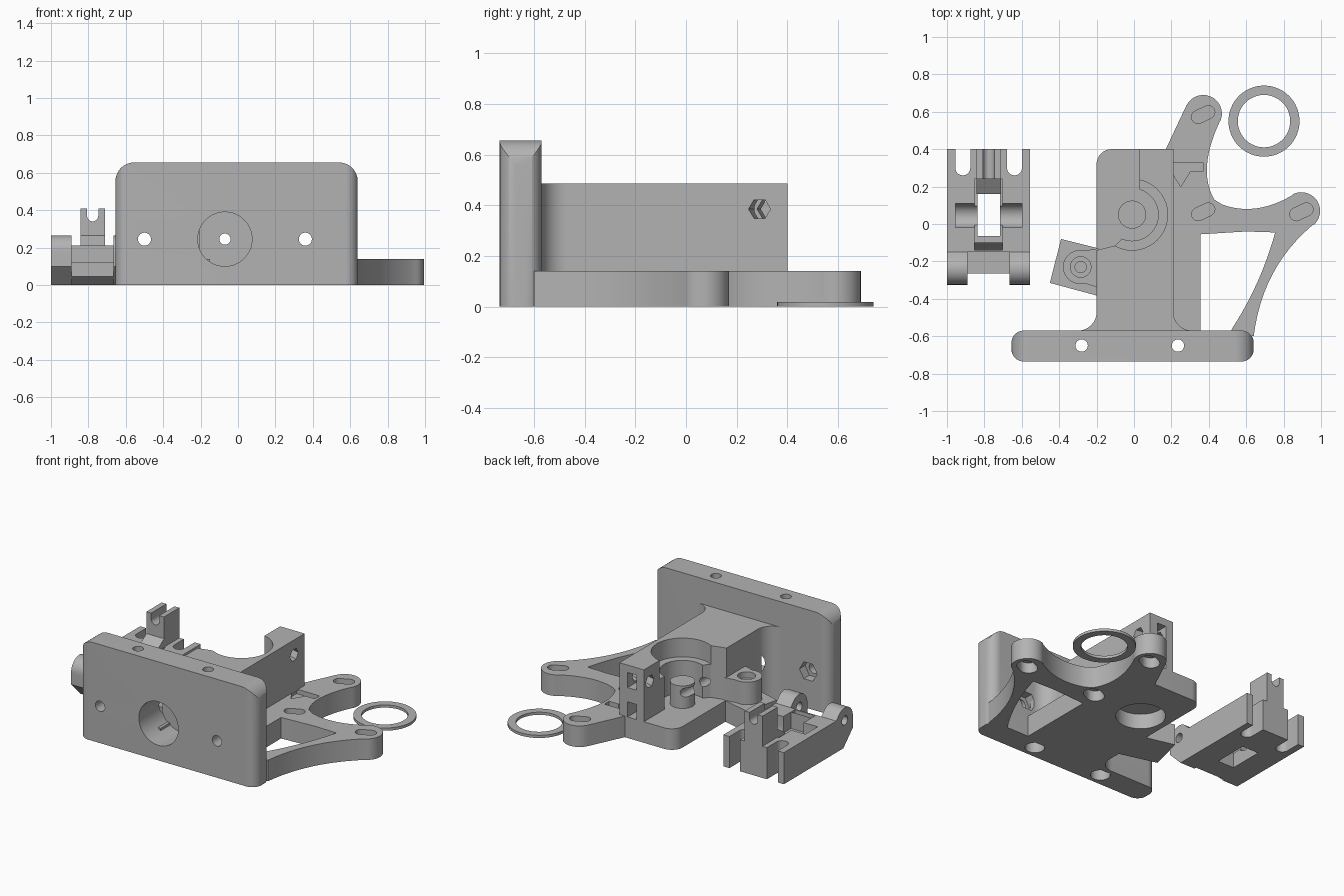
import bpy, bmesh
from math import radians, cos, sin

old = bpy.data.objects.get("Cube")
if old:
    bpy.data.objects.remove(old, do_unlink=True)

GREY = (0.45, 0.45, 0.45, 1)
grey = bpy.data.materials.new("plain grey")
grey.use_nodes = True
grey.diffuse_color = GREY
for node in grey.node_tree.nodes:
    if node.type == 'BSDF_PRINCIPLED':
        node.inputs["Base Color"].default_value = GREY


# ---- helpers
def arc(cx, cy, r, a0, a1, n=14):
    steps = [radians(a0 + (a1 - a0) * i / n) for i in range(n + 1)]
    return [(cx + r * cos(a), cy + r * sin(a)) for a in steps]


def bend(p, mid, q, n=12):
    """Smooth curve from p to q that passes through mid."""
    c = [2 * m - (a + b) / 2 for m, a, b in zip(mid, p, q)]
    ts = [i / n for i in range(n + 1)]
    return [tuple((1 - t) ** 2 * a + 2 * t * (1 - t) * k + t * t * b
                  for a, k, b in zip(p, c, q)) for t in ts]


def rect(x0, x1, y0, y1):
    return [(x0, y0), (x1, y0), (x1, y1), (x0, y1)]


def circle(cx, cy, r, n=40):
    return arc(cx, cy, r, 0, 360 - 360 / n, n - 1)


def slot(cx, cy, half, r, angle):
    a = radians(angle)
    dx, dy = half * cos(a), half * sin(a)
    return (arc(cx + dx, cy + dy, r, angle - 90, angle + 90)
            + arc(cx - dx, cy - dy, r, angle + 90, angle + 270))


def prism(name, pts, lo, hi, axis='Z'):
    """Extrude an outline: Z uses (x, y), Y uses (x, z), X uses (y, z)."""
    place = {'Z': lambda u, v, h: (u, v, h),
             'Y': lambda u, v, h: (u, h, v),
             'X': lambda u, v, h: (h, u, v)}[axis]
    bm = bmesh.new()
    bottom = [bm.verts.new(place(u, v, lo)) for u, v in pts]
    top = [bm.verts.new(place(u, v, hi)) for u, v in pts]
    bm.faces.new(bottom)
    bm.faces.new(top)
    n = len(pts)
    for i in range(n):
        j = (i + 1) % n
        bm.faces.new((bottom[i], bottom[j], top[j], top[i]))
    bmesh.ops.remove_doubles(bm, verts=bm.verts, dist=0.0001)
    bmesh.ops.recalc_face_normals(bm, faces=bm.faces)
    mesh = bpy.data.meshes.new(name)
    bm.to_mesh(mesh)
    bm.free()
    mesh.materials.append(grey)
    ob = bpy.data.objects.new(name, mesh)
    bpy.context.collection.objects.link(ob)
    return ob


def combine(ob, others, op='DIFFERENCE'):
    bpy.context.view_layer.objects.active = ob
    for other in others:
        m = ob.modifiers.new("combine", 'BOOLEAN')
        m.operation, m.object, m.solver = op, other, 'EXACT'
        bpy.ops.object.modifier_apply(modifier=m.name)


def cut(name, *shape):
    c = prism(name + "_cutter", *shape)
    c.hide_render = True
    cutters.append(c)
    return c


cutters = []

# ---- mounting plate: rounded in plan and at the upper corners
r = 0.065
plan = (arc(0.64 - r, -0.57 - r, r, 0, 90) + arc(-0.655 + r, -0.57 - r, r, 90, 180)
        + arc(-0.655 + r, -0.735 + r, r, 180, 270) + arc(0.64 - r, -0.735 + r, r, 270, 360))
plate = prism("mounting_plate", plan, 0, 0.655)
face = [(-0.7, -0.1), (0.64, -0.1)] + arc(0.54, 0.555, 0.1, 0, 90) + arc(-0.555, 0.555, 0.1, 90, 180)
face[0] = (-0.655, -0.1)
combine(plate, [cut("plate_face", face, -0.8, -0.5, 'Y')], 'INTERSECT')

# ---- base with the three-eared motor bracket
outline = ([(-0.2, -0.6), (0.62, -0.6)] + bend((0.64, -0.6), (0.74, -0.27), (0.95, -0.01))
           + arc(0.895, 0.07, 0.1, -45, 115)
           + bend((0.84, 0.15), (0.65, 0.083), (0.47, 0.105))
           + bend((0.43, 0.13), (0.39, 0.31), (0.455, 0.54))
           + arc(0.37, 0.59, 0.1, -20, 155)
           + [(0.17, 0.4)] + arc(-0.12, 0.32, 0.08, 90, 180))
base = prism("motor_bracket_base", outline, 0, 0.14)

# ---- tall body, flared where it meets the plate
profile = (arc(0.31, -0.47, 0.1, 270, 180) + [(0.21, 0.4)]
           + arc(-0.12, 0.32, 0.08, 90, 180) + arc(-0.3, -0.47, 0.1, 0, -90)
           + [(-0.3, -0.6), (0.31, -0.6)])
body = prism("drive_housing", profile, 0.135, 0.485)
flare = prism("housing_foot", arc(-0.3, -0.47, 0.1, 0, -90) + [(-0.3, -0.6), (-0.15, -0.6), (-0.15, -0.47)], 0, 0.14)

# ---- drive gear chamber and the open side
combine(body, [
    cut("chamber_top", circle(-0.01, 0.05, 0.19), 0.36, 0.6),
    cut("chamber", circle(-0.01, 0.05, 0.14), 0.14, 0.6),
    cut("open_side", rect(-0.4, 0.03, 0.05, 0.6), 0.14, 0.6),
    cut("idler_gap", [(-0.4, -0.15), (-0.2, -0.14), (-0.1, -0.115), (-0.02, -0.03), (0, 0.1), (-0.4, 0.1)], 0.14, 0.6),
])
post = prism("drive_shaft_post", circle(-0.01, 0.05, 0.075), 0.12, 0.29)

# ---- filament bore and front recess
bore = cut("bore", circle(-0.07, 0.245, 0.03, 24), -0.9, 0.6, 'Y')
recess = cut("recess", circle(-0.07, 0.245, 0.145), -0.8, -0.5, 'Y')
combine(plate, [recess])
combine(body, [recess, bore])
combine(post, [bore])
combine(base, [recess])

# ---- plate screw holes with nut traps
for x in (-0.5, 0.36):
    combine(plate, [cut("screw", circle(x, 0.245, 0.035, 24), -0.8, -0.5, 'Y'),
                    cut("nut", circle(x, 0.245, 0.065, 6), -0.63, -0.5, 'Y')])
for x in (-0.28, 0.235):
    combine(plate, [cut("mount_hole", circle(x, -0.65, 0.033, 24), -0.1, 0.8),
                    cut("counterbore", circle(x, -0.65, 0.06, 24), -0.1, 0.1)])

# ---- base openings: triangle, motor boss pocket, ear slots, small groove
combine(base, [
    cut("window", [(0.355, -0.58), (0.515, -0.58)] + bend((0.53, -0.55), (0.66, -0.31), (0.755, -0.045))
        + [(0.6, -0.04), (0.355, -0.055)], -0.1, 0.3),
    cut("motor_boss", circle(-0.01, 0.05, 0.15), -0.1, 0.1),
    cut("groove", [(0.2, 0.28), (0.25, 0.2), (0.3, 0.28), (0.37, 0.28), (0.37, 0.33), (0.2, 0.33)], 0.11, 0.2),
])
for x, y in ((0.37, 0.585), (0.37, 0.065), (0.895, 0.065)):
    combine(base, [cut("slot", slot(x, y, 0.03, 0.035, 25), 0.08, 0.2),
                   cut("ear_bore", slot(x, y, 0.02, 0.055, 25), -0.1, 0.07)])

# ---- rear pillar: spring screw holes and nut slots
for z in (0.385, 0.19):
    hole = cut("pillar_hole", circle(0, 0, 0.042, 6), -0.4, 0.4, 'X')
    hole.location = (0.21, 0.29, z)
    hole.rotation_euler.z = radians(-15)
    combine(body, [hole, cut("nut_slot", rect(0.085, 0.15, z - 0.05, z + 0.05), 0.27, 0.5, 'Y')]
            if z > 0.3 else [cut("nut_slot", rect(0.085, 0.15, z - 0.05, z + 0.05), 0.3, 0.5, 'Y')])

# ---- hinge lug for the idler
lug = prism("hinge_lug", [(-0.45, -0.315), (-0.19, -0.385), (-0.19, -0.13), (-0.39, -0.08)], 0, 0.14)
boss = prism("hinge_boss", arc(-0.29, -0.23, 0.09, 75, 285) + [(-0.19, -0.34), (-0.19, -0.13)], 0.13, 0.29)
combine(boss, [cut("boss_recess", circle(-0.285, -0.23, 0.055), 0.25, 0.5),
               cut("boss_hole", circle(-0.285, -0.23, 0.03), 0.05, 0.5)])

# ---- idler arm
CX = -0.777
idler = prism("idler_arm", rect(-1, -0.555, -0.2, 0.4), 0, 0.21)
knuckle_side = [(-0.1, 0), (-0.225, 0), (-0.325, 0.1), (-0.325, 0.18)] + arc(-0.24, 0.18, 0.085, 180, 40) + [(-0.14, 0.2), (-0.1, 0.2)]
knuckles = [prism("idler_knuckle", knuckle_side, a, a + 0.11, 'X') for a in (-1, -0.665)]
lip = prism("idler_lip", [(-0.1, 0), (-0.21, 0), (-0.265, 0.045), (-0.265, 0.12), (-0.15, 0.12), (-0.1, 0.21)], -0.9, -0.655, 'X')
tower = prism("idler_tower", [(0.16, 0.1), (0.16, 0.21), (0.24, 0.265), (0.24, 0.41), (0.4, 0.41), (0.4, 0.1)], CX - 0.065, CX + 0.065, 'X')
knuckle_gap = cut("knuckle_gap", rect(-0.89, -0.665, -0.3, -0.15), 0.12, 0.4)
combine(idler, [
    cut("bearing_window", rect(CX - 0.06, CX + 0.06, -0.065, 0.165), -0.1, 0.5),
    cut("bearing_shaft", arc(0.045, 0.14, 0.065, 180, 360) + [(0.11, 0.4), (-0.02, 0.4)], -0.955, -0.6, 'X'),
    cut("bearing_clear", rect(CX - 0.075, CX + 0.075, -0.14, 0.24), 0.1, 0.5),
    knuckle_gap,
])
for x in (CX - 0.138, CX + 0.138):
    combine(idler, [cut("spring_notch", arc(x, 0.3, 0.04, 180, 360) + [(x + 0.04, 0.5), (x - 0.04, 0.5)], -0.1, 0.5)])
combine(tower, [cut("tower_notch", arc(CX, 0.37, 0.03, 180, 360) + [(CX + 0.03, 0.5), (CX - 0.03, 0.5)], 0, 0.6, 'Y')])
pin = cut("hinge_pin", circle(-0.24, 0.18, 0.03, 24), -1.1, -0.4, 'X')
for part in knuckles + [idler]:
    combine(part, [pin])

# ---- spacer ring
ring = prism("spacer_ring", circle(0.695, 0.55, 0.19, 64), 0, 0.018)
combine(ring, [cut("ring_hole", circle(0.695, 0.55, 0.14, 64), -0.1, 0.1)])

# ---- tidy up and shade
for c in cutters:
    bpy.data.objects.remove(c, do_unlink=True)
bpy.ops.object.select_all(action='DESELECT')
parts = [plate, base, body, flare, post, lug, boss, idler, lip, tower, ring] + knuckles
for ob in parts:
    ob.select_set(True)
bpy.context.view_layer.objects.active = plate
bpy.ops.object.shade_smooth_by_angle(angle=radians(30))
